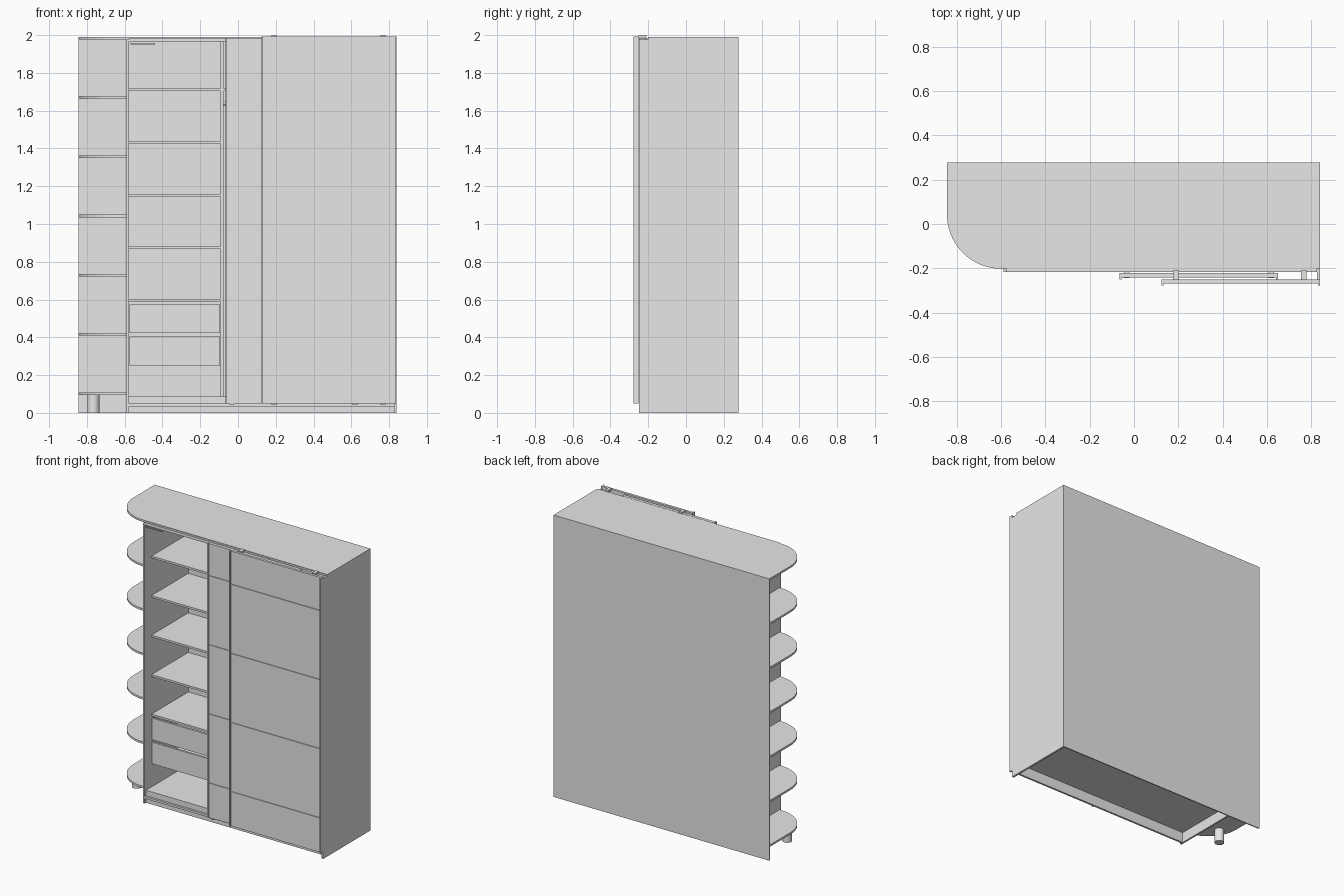
import bpy, bmesh, math

cube = bpy.data.objects.get("Cube")
if cube:
    bpy.data.objects.remove(cube, do_unlink=True)

grey = bpy.data.materials.new("plain_grey")
grey.use_nodes = True
grey.diffuse_color = (0.8, 0.8, 0.8, 1)
grey.node_tree.nodes["Principled BSDF"].inputs["Base Color"].default_value = (0.8, 0.8, 0.8, 1)

BACK, FRONT = 0.278, -0.202      # carcass depth
LEFT, RIGHT = -0.845, 0.84       # outer width
T = 0.014                        # board thickness
TOP, FLOOR = 1.99, 0.088
CELL = (-0.577, -0.093)          # open compartment


def finish(name, bm):
    bmesh.ops.recalc_face_normals(bm, faces=bm.faces)
    mesh = bpy.data.meshes.new(name)
    bm.to_mesh(mesh)
    bm.free()
    mesh.materials.append(grey)
    obj = bpy.data.objects.new(name, mesh)
    bpy.context.collection.objects.link(obj)
    return obj


def box(name, x, y, z):
    bm = bmesh.new()
    bmesh.ops.create_cube(bm, size=1)
    for v in bm.verts:
        for i, (lo, hi) in enumerate((x, y, z)):
            v.co[i] = (lo + hi) / 2 + v.co[i] * (hi - lo)
    return finish(name, bm)


def cylinder(name, radius, length, centre, along_x=False):
    bpy.ops.mesh.primitive_cylinder_add(
        vertices=24, radius=radius, depth=length, location=centre,
        rotation=(0, math.pi / 2 if along_x else 0, 0))
    obj = bpy.context.object
    obj.name = name
    obj.data.materials.append(grey)
    bpy.ops.object.shade_smooth_by_angle()


def rounded_board(name, right, z):
    """Board with its front outer corner rounded, reaching across to the given x."""
    r = 0.245
    pts = [(right, FRONT), (right, BACK), (LEFT, BACK)]
    for i in range(25):
        a = math.pi + i / 24 * math.pi / 2
        pts.append((LEFT + r + r * math.cos(a), FRONT + r + r * math.sin(a)))
    bm = bmesh.new()
    face = bm.faces.new([bm.verts.new((px, py, z)) for px, py in pts])
    ext = bmesh.ops.extrude_face_region(bm, geom=[face])
    for v in ext["geom"]:
        if isinstance(v, bmesh.types.BMVert):
            v.co.z += T
    finish(name, bm)


# Carcass
box("back_panel", (LEFT, RIGHT), (BACK - 0.008, BACK), (0, TOP - T))
box("right_side_panel", (0.826, RIGHT), (-0.25, BACK - 0.008), (0, TOP - T))
box("outer_divider", (-0.59, -0.577), (-0.217, BACK - 0.008), (0, TOP - T))
box("inner_divider", (-0.093, -0.077), (-0.14, BACK - 0.008), (FLOOR, TOP - T))
box("floor_board", (-0.577, 0.826), (FRONT, BACK - 0.008), (FLOOR - T, FLOOR))
box("plinth", (-0.577, 0.826), (FRONT, FRONT + T), (0, FLOOR - T))
rounded_board("top_board", RIGHT, TOP - T)

# Rounded open end shelves and their foot
for i in range(6):
    rounded_board(f"end_shelf_{i + 1}", -0.59, 0.095 + i * 0.3135)
cylinder("round_foot", 0.032, 0.095, (-0.765, -0.036, 0.0475))

# Shelves in the open compartment
for i in range(5):
    z = 0.588 + i * 0.279
    box(f"shelf_{i + 1}", CELL, (-0.14, BACK - 0.008), (z, z + T))

# Drawers: front, sides, back and bottom
for i, (z0, z1) in enumerate(((0.252, 0.405), (0.422, 0.575))):
    n = f"drawer_{i + 1}"
    x0, x1 = CELL[0] + 0.003, CELL[1] - 0.003
    box(n + "_front", (x0, x1), (-0.14, -0.126), (z0, z1))
    for side, sx in (("right", x0 + 0.01), ("left", x1 - 0.02)):
        box(f"{n}_{side}_side", (sx, sx + 0.01), (-0.126, 0.24), (z0 + 0.01, z1 - 0.03))
    box(n + "_back", (x0 + 0.02, x1 - 0.02), (0.23, 0.24), (z0 + 0.01, z1 - 0.03))
    box(n + "_bottom", (x0 + 0.02, x1 - 0.02), (-0.126, 0.23), (z0 + 0.01, z0 + 0.018))

# Hanging compartment behind the doors
box("hat_shelf", (-0.077, 0.826), (-0.14, BACK - 0.008), (1.704, 1.718))
cylinder("hanging_rail", 0.012, 0.903, (0.3745, 0.06, 1.64), True)

# Sliding tracks
box("top_track", (-0.577, 0.826), (-0.217, FRONT), (1.966, 1.986))
box("bottom_track", (-0.577, 0.826), (-0.217, FRONT), (0.035, 0.05))
box("door_stop", (-0.57, -0.44), (-0.214, -0.206), (1.95, 1.957))


def sliding_door(name, x0, x1, y_back, y_panel, y_front, top):
    """Door of five slabs parted by thin grooves, between two projecting stiles."""
    bottom, stile, gap = 0.05, 0.009, 0.002
    for side, sx in (("right", x0), ("left", x1 - stile)):
        box(f"{name}_{side}_stile", (sx, sx + stile), (y_front, y_back), (bottom, top))
    inner = (x0 + stile, x1 - stile)
    box(name + "_core", inner, (y_panel + 0.005, y_back), (bottom, top))
    cuts = [bottom] + [0.295 + i * 0.488 for i in range(4)] + [top]
    for i, (a, b) in enumerate(zip(cuts, cuts[1:])):
        box(f"{name}_slab_{i + 1}", inner, (y_panel, y_panel + 0.005),
            (a + gap * (i > 0), b - gap * (i < 4)))


sliding_door("middle_door", -0.066, 0.65, -0.221, -0.242, -0.25, 1.985)
sliding_door("front_door", 0.124, RIGHT, -0.2505, -0.268, -0.278, 1.992)

# Hangers on the front door and guides under both doors
for i, x in enumerate((0.19, 0.767)):
    box(f"door_hanger_{i + 1}", (x - 0.013, x + 0.013), (-0.252, -0.21), (1.987, 2.0))
for i, x in enumerate((-0.033, 0.19, 0.62, 0.767)):
    box(f"door_guide_{i + 1}", (x - 0.013, x + 0.013), (-0.245, -0.21), (0.043, 0.05))
